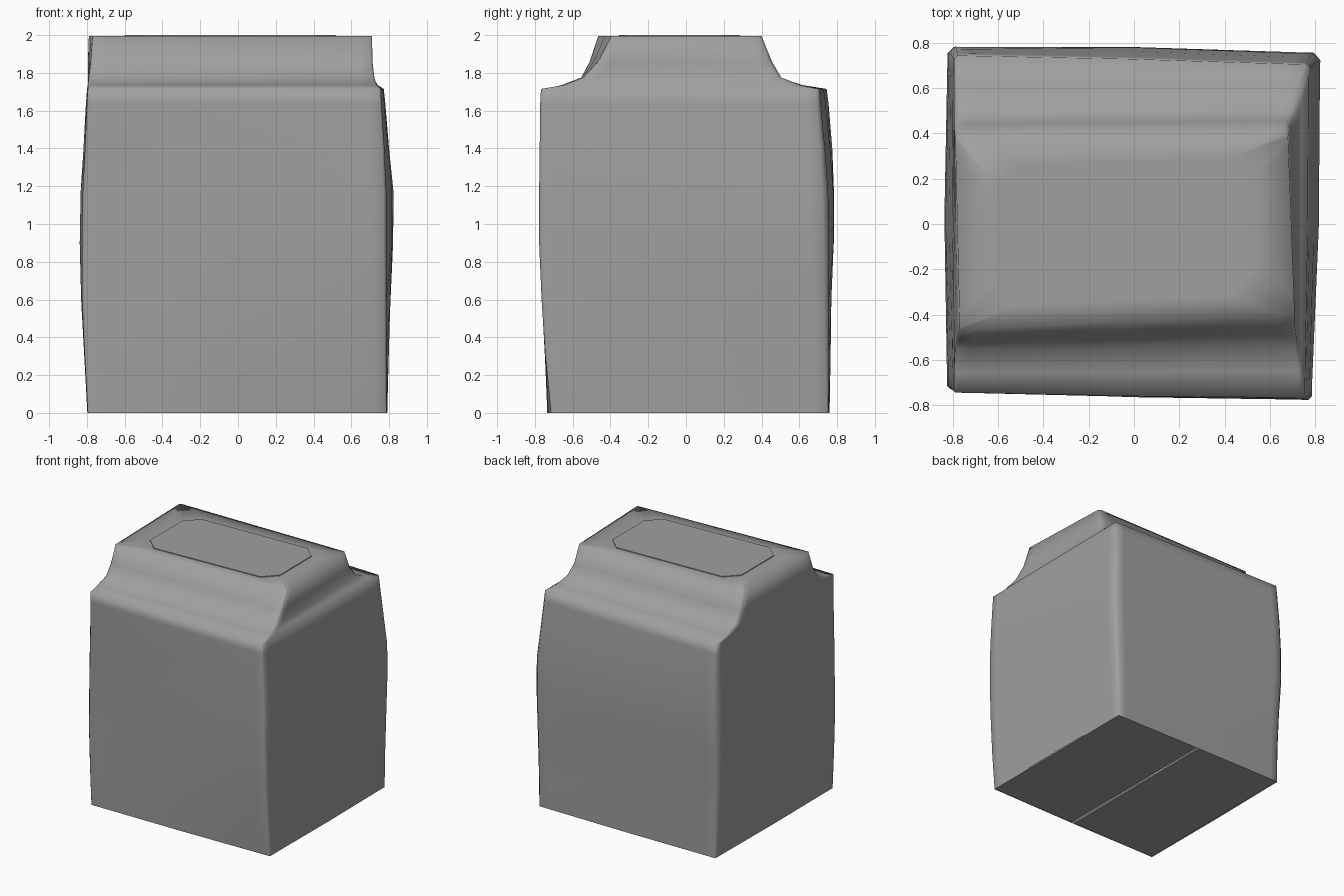
import bpy, bmesh
from mathutils import Vector

if "Cube" in bpy.data.objects:
    bpy.data.objects.remove(bpy.data.objects["Cube"])

grey = bpy.data.materials.new("dark_grey")
grey.diffuse_color = (.35, .35, .35, 1)
grey.use_nodes = True
grey.node_tree.nodes["Principled BSDF"].inputs["Base Color"].default_value = grey.diffuse_color


def ring_points(corners, z, cut, bulge=0.0, front=1.0, hold=.06):
    """Chamfered four-sided ring with holding points and bulged midpoints."""
    pts = []
    cs = [Vector((x, y, z)) for x, y in corners]
    for i, c in enumerate(cs):
        before, after = cs[i - 1], cs[(i + 1) % 4]
        size = cut * (front if i < 2 else 1)
        to_before, side = (before - c).normalized(), (after - c).normalized()
        pts += [c + to_before * (size + hold), c + to_before * size,
                c + side * size, c + side * (size + hold)]
        pts.append((c + after) / 2 + Vector((side.y, -side.x, 0)) * bulge)
    return pts


def loft(name, rings, cap_top=False, cap_bottom=False, smooth=True):
    bm = bmesh.new()
    loops = [[bm.verts.new(p) for p in r] for r in rings]
    for low, high in zip(loops, loops[1:]):
        n = len(low)
        for i in range(n):
            j = (i + 1) % n
            bm.faces.new((low[i], low[j], high[j], high[i]))
    if cap_top:
        bm.faces.new(loops[-1])
    if cap_bottom:
        bm.faces.new(loops[0][::-1])
    for f in bm.faces:
        f.smooth = smooth
    me = bpy.data.meshes.new(name)
    bm.to_mesh(me)
    bm.free()
    me.materials.append(grey)
    ob = bpy.data.objects.new(name, me)
    bpy.context.collection.objects.link(ob)
    return ob


# Bag body: height, chamfer, bulge, then front-left, front-right,
# back-right and back-left corners
sections = [
    (0.00, .012, .005, (-.795, -.735), (.785, -.715), (.785, .755), (-.79, .755)),
    (0.30, .02, .008, (-.812, -.733), (.785, -.745), (.795, .757), (-.80, .758)),
    (0.60, .025, .01, (-.826, -.728), (.785, -.765), (.808, .757), (-.815, .762)),
    (0.90, .03, .012, (-.827, -.726), (.785, -.778), (.822, .757), (-.825, .783)),
    (1.17, .03, .012, (-.822, -.728), (.785, -.778), (.824, .752), (-.82, .784)),
    (1.40, .025, .008, (-.81, -.735), (.775, -.775), (.80, .735), (-.81, .775)),
    (1.64, .02, .005, (-.80, -.745), (.76, -.772), (.78, .712), (-.80, .755)),
    (1.715, .015, .004, (-.795, -.745), (.755, -.768), (.772, .705), (-.795, .745)),
    # folded shoulder and neck
    (1.735, .02, 0, (-.795, -.66), (.735, -.65), (.74, .61), (-.795, .62)),
    (1.775, .02, 0, (-.79, -.555), (.722, -.545), (.715, .505), (-.795, .49)),
    (1.86, .02, 0, (-.78, -.51), (.712, -.465), (.69, .455), (-.795, .44)),
    (1.996, .015, 0, (-.77, -.465), (.71, -.395), (.68, .40), (-.79, .39)),
]
rings = [ring_points(c, z, cut, b, .5) for z, cut, b, *c in sections]
panel = [(-.60, -.36), (.52, -.31), (.52, .29), (-.60, .25)]
rings.append(ring_points(panel, 1.994, .10))
loft("bag_body", rings)

# Rounded panel on top, slightly raised so its outline reads
loft("top_panel", [ring_points(panel, z, .10) for z in (1.99, 2.0)],
     cap_top=True, smooth=False)

# Two bottom flaps meeting at a narrow tapered seam
flaps = {
    "bottom_flap_left": [(-.79, -.73), (-.018, -.722), (-.01, .753), (-.785, .75)],
    "bottom_flap_right": [(.012, -.722), (.78, -.71), (.78, .75), (.01, .753)],
}
for name, corners in flaps.items():
    loft(name, [ring_points(corners, z, .002) for z in (0, .012)],
         cap_top=True, cap_bottom=True, smooth=False)
